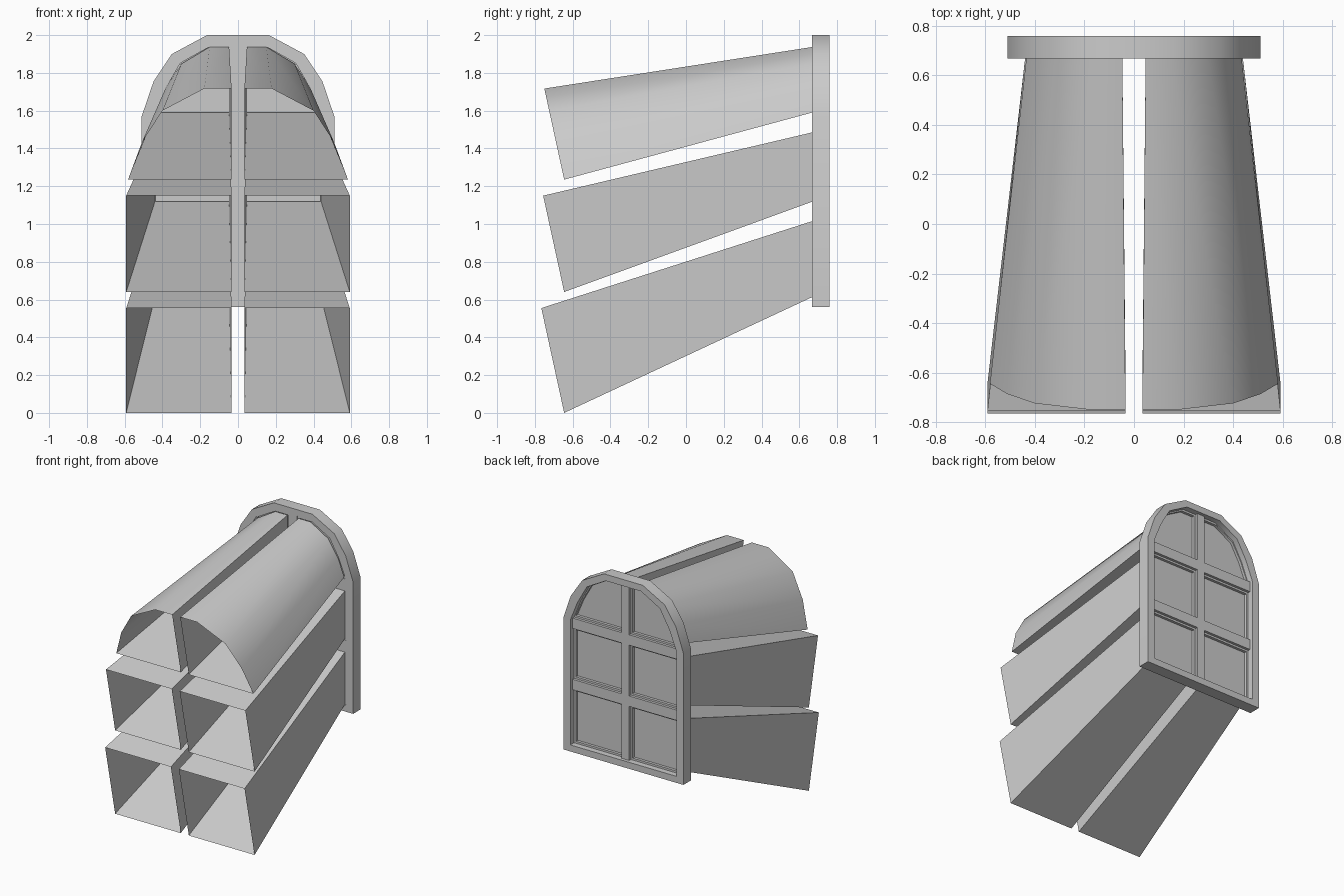
import bpy, math
from mathutils import Vector

if "Cube" in bpy.data.objects:
    bpy.data.objects.remove(bpy.data.objects["Cube"])


def loft(name, loops, cyclic=False, cap=False, mirror=False):
    """Skin a list of equal-length closed loops; optionally wrap into a ring, cap, mirror."""
    n = len(loops[0])
    verts = [Vector(p) for loop in loops for p in loop]
    faces = []
    for k in range(len(loops) if cyclic else len(loops) - 1):
        a, b = k * n, ((k + 1) % len(loops)) * n
        for i in range(n):
            j = (i + 1) % n
            faces.append((a + i, a + j, b + j, b + i))
    if cap:
        faces.append(tuple(reversed(range(n))))
        faces.append(tuple(range((len(loops) - 1) * n, len(loops) * n)))
    me = bpy.data.meshes.new(name)
    me.from_pydata(verts, [], faces)
    me.update()
    for p in me.polygons:
        p.use_smooth = True
    me.set_sharp_from_angle(angle=math.radians(40))
    ob = bpy.data.objects.new(name, me)
    bpy.context.collection.objects.link(ob)
    if mirror:
        ob.modifiers.new("mirror", "MIRROR").use_clip = False
    return ob


def at_y(profile, y):
    return [(x, y, z) for x, z in profile]


def ring(name, outer, inner, y0, y1, mirror=False):
    return loft(name, [at_y(outer, y0), at_y(inner, y0), at_y(inner, y1), at_y(outer, y1)],
                cyclic=True, mirror=mirror)


def inset(profile, t):
    """Shrink a profile by t on each side of its bounding box."""
    out = []
    xs, zs = zip(*profile)
    for p in profile:
        q = []
        for v, vals in zip(p, (xs, zs)):
            c, h = (min(vals) + max(vals)) / 2, (max(vals) - min(vals)) / 2
            q.append(c + (v - c) * (h - t) / h)
        out.append(tuple(q))
    return out


def full(half):
    return half + [(-x, z) for x, z in reversed(half)]


def rect(x0, x1, z0, z1):
    return [(x0, z0), (x1, z0), (x1, z1), (x0, z1)]


# Arched window frame
inner_arch = [(0.45, 1.57), (0.39, 1.72), (0.31, 1.86), (0.15, 1.95)]
outer_half = [(0.51, 0.56), (0.51, 1.57), (0.447, 1.755), (0.35, 1.90), (0.164, 2.0)]
ring("window_frame", full(outer_half), full([(0.45, 0.61)] + inner_arch), 0.668, 0.76)

# Glazing bars
bars = [("vertical_bar", rect(-0.032, 0.032, 0.60, 1.96)),
        ("lower_bar", rect(-0.46, 0.46, 1.025, 1.105)),
        ("upper_bar", rect(-0.46, 0.46, 1.495, 1.575))]
for name, prof in bars:
    loft(name, [at_y(prof, 0.672), at_y(prof, 0.735)], cap=True)

# Sash trim and glass in each opening
openings = {
    "lower": rect(0.032, 0.45, 0.61, 1.025),
    "middle": rect(0.032, 0.45, 1.105, 1.495),
    "arched": [(0.032, 1.575), (0.45, 1.575)] + inner_arch[1:] + [(0.032, 1.95)],
}
for name, prof in openings.items():
    ring(name + "_sash", prof, inset(prof, 0.015), 0.675, 0.715, mirror=True)
    loft(name + "_glass", [at_y(prof, 0.688), at_y(prof, 0.694)], cap=True, mirror=True)


# Hollow light shafts, open at the slanted front end
def shaft(name, front, back):
    z0 = min(z for _, z in front)
    slanted = [(x, -0.645 - (z - z0) * 0.218, z) for x, z in front]
    loft(name, [slanted, at_y(back, 0.668)], mirror=True)


shaft("lower_light_shaft", rect(0.034, 0.592, 0.0, 0.555), rect(0.047, 0.44, 0.613, 1.015))
shaft("middle_light_shaft", rect(0.034, 0.592, 0.64, 1.15), rect(0.047, 0.44, 1.118, 1.485))
shaft("arched_light_shaft",
      [(0.034, 1.235), (0.582, 1.235), (0.51, 1.43), (0.40, 1.60), (0.178, 1.717), (0.034, 1.717)],
      [(0.047, 1.59), (0.435, 1.59), (0.383, 1.72), (0.30, 1.848), (0.15, 1.937), (0.047, 1.937)])
